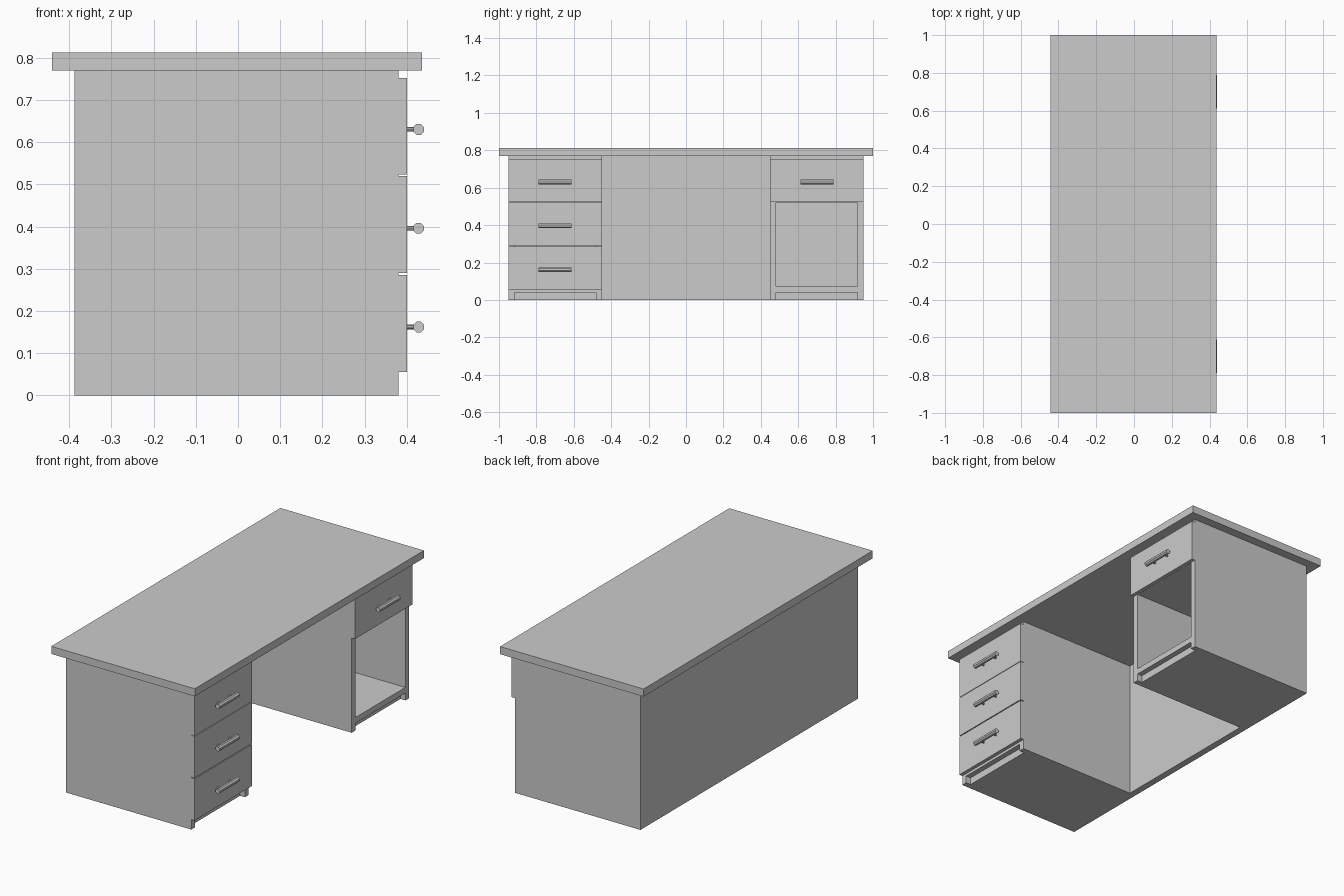
import bpy, bmesh, math

if "Cube" in bpy.data.objects:
    bpy.data.objects.remove(bpy.data.objects["Cube"])

T = 0.032                      # panel thickness
BACK, FRONT = -0.387, 0.38     # carcass depth range
UNDER = 0.77                   # underside of the top


def box(name, x, y, z):
    """Box from (min, max) ranges."""
    bm = bmesh.new()
    bmesh.ops.create_cube(bm, size=1)
    for v in bm.verts:
        v.co = [r[0] if c < 0 else r[1] for c, r in zip(v.co, (x, y, z))]
    me = bpy.data.meshes.new(name)
    bm.to_mesh(me)
    bm.free()
    ob = bpy.data.objects.new(name, me)
    bpy.context.collection.objects.link(ob)
    return ob


def rod(name, loc, radius, depth, sides, rot):
    bpy.ops.mesh.primitive_cylinder_add(vertices=sides, radius=radius, depth=depth,
                                        location=loc, rotation=rot)
    bpy.context.object.name = name


def handle(name, y, z):
    # eight-sided bar with flats facing front, on two short posts
    r = 0.0127
    rod(name + "_bar", (0.4278, y, z), r / math.cos(math.pi / 8), 0.177, 8,
        (math.pi / 2, math.pi / 8, 0))
    for s in (-1, 1):
        rod(name + "_post", (0.41, y + s * 0.05, z), 0.0055, 0.022, 8, (0, math.pi / 2, 0))


def drawer(name, y, z0, z1, hz):
    box(name + "_front", (FRONT, 0.40), (y - 0.25, y + 0.25), (z0, z1))
    handle(name + "_handle", y, hz)


# table top and full-width back panel
box("table_top", (-0.441, 0.436), (-1, 1), (UNDER, 0.812))
box("back_panel", (BACK, BACK + 0.038), (-0.95, 0.95), (0, UNDER))

# pedestal carcasses
for side, c in (("left", -0.70), ("right", 0.70)):
    inner = (c - 0.25 + T, c + 0.25 - T)
    x0 = BACK + 0.038
    box(side + "_panel_a", (x0, FRONT), (c - 0.25, inner[0]), (0, UNDER))
    box(side + "_panel_b", (x0, FRONT), (inner[1], c + 0.25), (0, UNDER))
    box(side + "_floor", (x0, FRONT), inner, (0.04, 0.072))
    box(side + "_plinth", (x0, FRONT - 0.03), inner, (0, 0.04))
    box(side + "_divider", (x0, FRONT), inner, (0.522, 0.545))
    box(side + "_top_rail", (x0, FRONT), inner, (0.745, UNDER))

# drawers: three on the left, one above the open compartment on the right
drawer("left_top_drawer", -0.70, 0.523, 0.752, 0.63)
drawer("left_middle_drawer", -0.70, 0.290, 0.520, 0.396)
drawer("left_bottom_drawer", -0.70, 0.055, 0.285, 0.162)
drawer("right_drawer", 0.70, 0.523, 0.752, 0.63)
